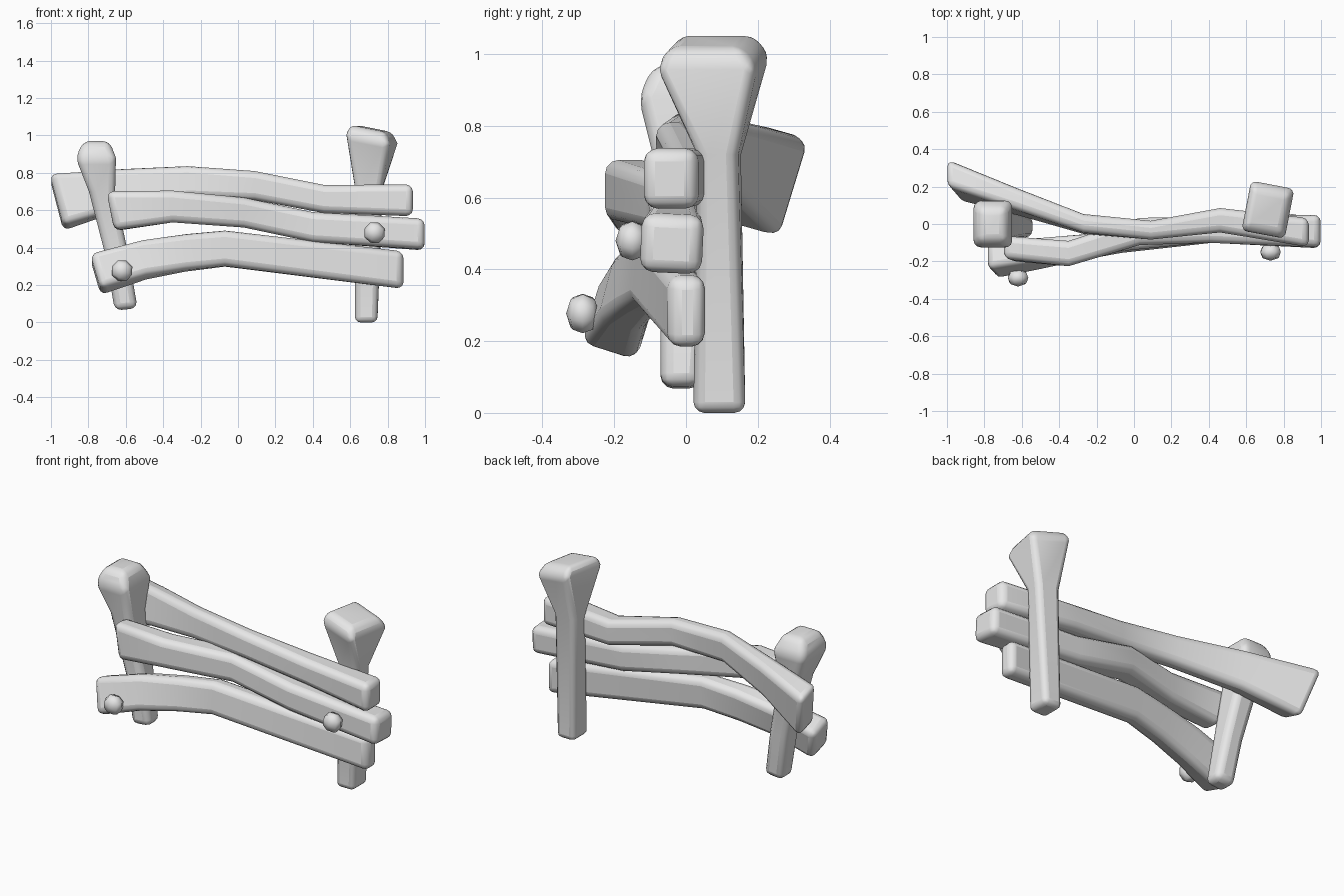
import bpy, bmesh, math
from mathutils import Vector, Matrix

cube = bpy.data.objects.get("Cube")
if cube:
    bpy.data.objects.remove(cube, do_unlink=True)

grey = bpy.data.materials.new("plain_grey")
grey.use_nodes = True
COL = (0.8, 0.8, 0.8, 1)
grey.diffuse_color = COL
grey.node_tree.nodes["Principled BSDF"].inputs["Base Color"].default_value = COL

CORNERS = [(-0.5, -0.5), (0.5, -0.5), (0.5, 0.5), (-0.5, 0.5)]


def finish(name, bm):
    bmesh.ops.recalc_face_normals(bm, faces=bm.faces)
    me = bpy.data.meshes.new(name)
    bm.to_mesh(me)
    bm.free()
    me.materials.append(grey)
    ob = bpy.data.objects.new(name, me)
    bpy.context.collection.objects.link(ob)
    return ob


def smooth(ob, angle):
    bpy.ops.object.select_all(action="DESELECT")
    ob.select_set(True)
    bpy.context.view_layer.objects.active = ob
    bpy.ops.object.shade_smooth_by_angle(angle=math.radians(angle))


def loft(name, rings, bevel):
    """Skin four-cornered rings into a closed, soft-edged beam."""
    bm = bmesh.new()
    vs = [[bm.verts.new(p) for p in ring] for ring in rings]
    for a, b in zip(vs, vs[1:]):
        for i in range(4):
            j = (i + 1) % 4
            bm.faces.new((a[i], a[j], b[j], b[i]))
    bm.faces.new(vs[0])
    bm.faces.new(vs[-1])
    ob = finish(name, bm)
    mod = ob.modifiers.new("rounded_edges", "BEVEL")
    mod.width = bevel
    mod.segments = 3
    mod.limit_method = "ANGLE"
    mod.angle_limit = math.radians(35)
    smooth(ob, 60)


def rail(name, stations):
    """Station: x, y, z, thickness, height, roll in degrees, end lean."""
    rings = []
    for x, y, z, t, h, roll, lean in stations:
        c, s = math.cos(math.radians(roll)), math.sin(math.radians(roll))
        rings.append([Vector((x + lean * v * h, y + u * t * c + v * h * s,
                              z - u * t * s + v * h * c)) for u, v in CORNERS])
    loft(name, rings, 0.037)


def post(name, stations, bevel):
    """Station: x, y, z, width, depth, turn in degrees, sideways slope."""
    rings = []
    for x, y, z, w, d, turn, slope in stations:
        rot = Matrix.Rotation(math.radians(turn), 3, "Z")
        rings.append([Vector((x, y, z)) + rot @ Vector((u * w, v * d, slope * u * w))
                      for u, v in CORNERS])
    loft(name, rings, bevel)


# Three crooked rails
rail("top_rail", [
    (-0.97, 0.237, 0.642, 0.155, 0.292, 17, -0.25),
    (-0.62, 0.118, 0.71, 0.12, 0.215, 10, 0),
    (-0.27, 0.0, 0.75, 0.10, 0.17, 4, 0),
    (0.09, -0.033, 0.732, 0.10, 0.155, 0, 0),
    (0.46, 0.02, 0.66, 0.13, 0.15, 0, 0),
    (0.935, -0.046, 0.653, 0.155, 0.17, 0, 0)])
rail("middle_rail", [
    (-0.682, -0.13, 0.595, 0.125, 0.21, 4, -0.2),
    (-0.35, -0.158, 0.62, 0.135, 0.17, 0, 0),
    (0.03, -0.04, 0.588, 0.145, 0.16, 0, 0),
    (0.40, -0.03, 0.51, 0.14, 0.16, 0, 0),
    (0.998, -0.04, 0.47, 0.175, 0.165, 3, 0)])
rail("bottom_rail", [
    (-0.762, -0.19, 0.257, 0.165, 0.2, 18, -0.28),
    (-0.5, -0.157, 0.335, 0.135, 0.2, 15, -0.1),
    (-0.28, -0.125, 0.372, 0.12, 0.195, 9, 0),
    (-0.07, -0.095, 0.395, 0.11, 0.19, 5, 0),
    (0.885, 0.004, 0.28, 0.105, 0.2, 0, 0)])

# Flared post standing behind the rails
post("right_post", [
    (0.685, 0.093, 0.0, 0.12, 0.145, 0, 0),
    (0.70, 0.092, 0.72, 0.145, 0.115, -5, 0),
    (0.716, 0.076, 0.98, 0.235, 0.285, -11, -0.2),
    (0.712, 0.07, 1.037, 0.2, 0.21, -11, -0.2)], 0.03)

# Leaning post with a knobbed head
post("left_post", [
    (-0.598, -0.014, 0.07, 0.122, 0.115, 0, 0.1),
    (-0.645, -0.003, 0.35, 0.12, 0.135, 0, 0.1),
    (-0.727, 0.0, 0.70, 0.14, 0.175, 0, 0),
    (-0.76, 0.0, 0.88, 0.215, 0.265, 0, 0),
    (-0.757, -0.005, 0.97, 0.14, 0.17, 0, 0)], 0.036)

# Rounded pegs pinned through the rails
for name, pos in (("left_peg", (-0.62, -0.288, 0.277)),
                  ("right_peg", (0.73, -0.15, 0.48))):
    bm = bmesh.new()
    bmesh.ops.create_cube(bm, size=0.138)
    bmesh.ops.scale(bm, verts=bm.verts, vec=(1, 0.8, 1))
    bmesh.ops.rotate(bm, verts=bm.verts, matrix=Matrix.Rotation(math.radians(22.5), 3, "Y"))
    bmesh.ops.translate(bm, verts=bm.verts, vec=pos)
    peg = finish(name, bm)
    peg.modifiers.new("rounding", "SUBSURF").levels = 1
    peg.modifiers["rounding"].render_levels = 1
    smooth(peg, 180)
